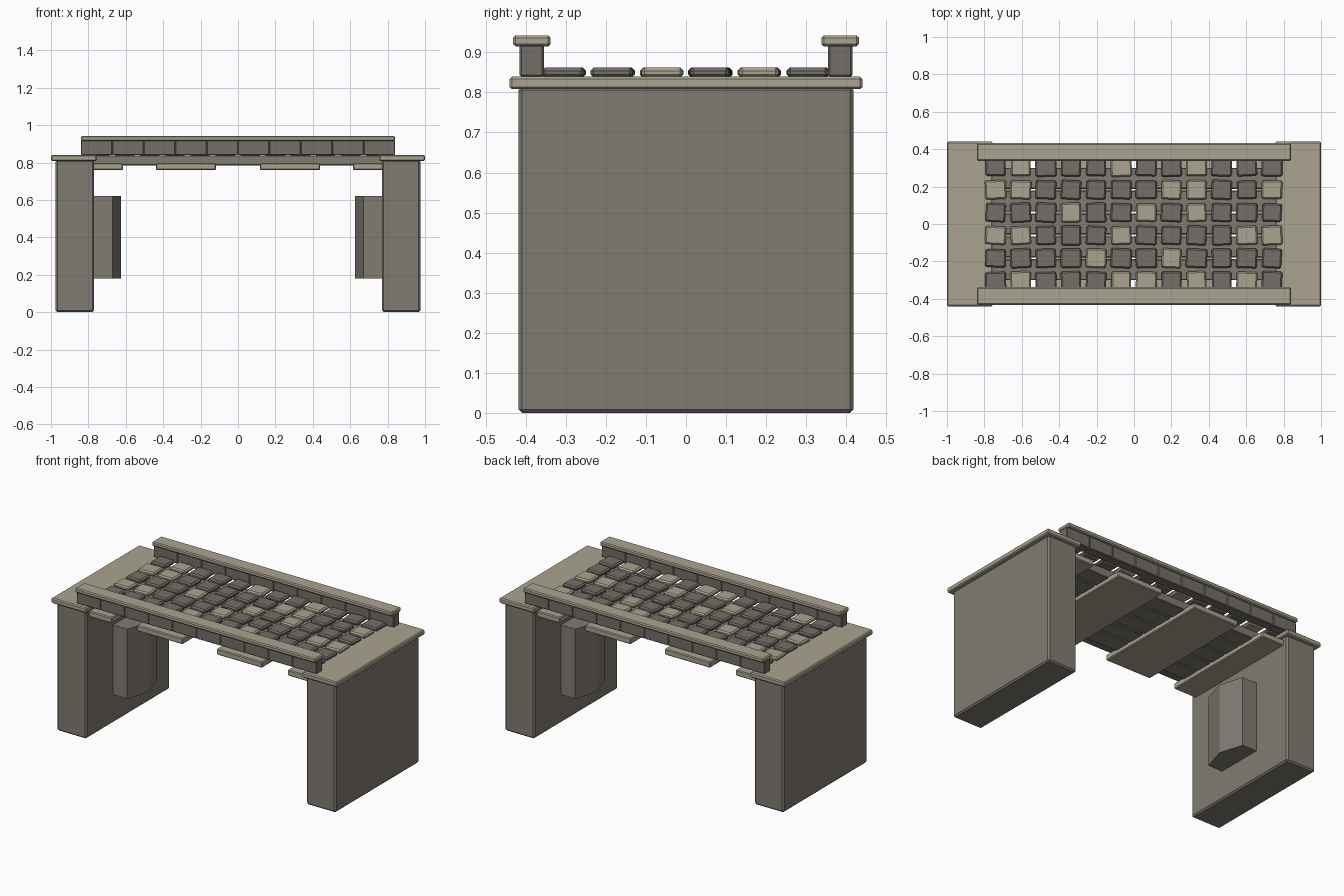
import bpy, bmesh, math, random
from mathutils import Matrix, Vector

if "Cube" in bpy.data.objects:
    bpy.data.objects.remove(bpy.data.objects["Cube"])

random.seed(4)


def material(name, rgb):
    m = bpy.data.materials.new(name)
    m.diffuse_color = (*rgb, 1)
    m.use_nodes = True
    m.node_tree.nodes["Principled BSDF"].inputs["Base Color"].default_value = m.diffuse_color
    return m


STONE = material("grey stone", (0.22, 0.20, 0.17))
DARK = material("dark stone", (0.175, 0.16, 0.138))
LIGHT = material("pale stone", (0.40, 0.37, 0.275))


def add_box(bm, x, y, z, bevel=0.0, mat=0, turn=0.0):
    """Bevelled box from (min, max) ranges, turned about its own vertical axis."""
    centre = Vector((sum(x) / 2, sum(y) / 2, sum(z) / 2))
    size = (x[1] - x[0], y[1] - y[0], z[1] - z[0])
    part = bmesh.new()
    bmesh.ops.create_cube(part, size=1, matrix=Matrix.Diagonal((*size, 1)))
    if bevel:
        bmesh.ops.bevel(part, geom=part.edges[:], offset=bevel, segments=1, affect='EDGES')
    part.transform(Matrix.Translation(centre) @ Matrix.Rotation(turn, 4, 'Z'))
    for f in part.faces:
        f.material_index = mat
    mesh = bpy.data.meshes.new("part")
    part.to_mesh(mesh)
    part.free()
    bm.from_mesh(mesh)
    bpy.data.meshes.remove(mesh)


def finish(bm, name, *mats):
    bmesh.ops.recalc_face_normals(bm, faces=bm.faces[:])
    mesh = bpy.data.meshes.new(name)
    bm.to_mesh(mesh)
    bm.free()
    for m in mats:
        mesh.materials.append(m)
    ob = bpy.data.objects.new(name, mesh)
    bpy.context.collection.objects.link(ob)
    return ob


def box(name, mat, x, y, z, bevel=0.0):
    bm = bmesh.new()
    add_box(bm, x, y, z, bevel)
    return finish(bm, name, mat)


def span(a, b, side):
    return tuple(sorted((a * side, b * side)))


for side, label in ((-1, "left"), (1, "right")):
    # End piers with overhanging caps
    box(label + "_pier", STONE, span(0.77, 0.975, side), (-0.418, 0.418), (0, 0.815), 0.009)
    box(label + "_pier_cap", LIGHT, span(0.755, 1.0, side), (-0.44, 0.44), (0.808, 0.84), 0.006)

    # Pointed buttress on the inner face of each pier
    bm = bmesh.new()
    outline = [(0.78, -0.15), (0.67, -0.15), (0.625, 0), (0.67, 0.15), (0.78, 0.15)]
    face = bm.faces.new([bm.verts.new((x * side, y, 0.18)) for x, y in outline])
    up = bmesh.ops.extrude_face_region(bm, geom=[face])["geom"]
    bmesh.ops.translate(bm, vec=(0, 0, 0.44),
                        verts=[v for v in up if isinstance(v, bmesh.types.BMVert)])
    finish(bm, label + "_buttress", STONE)

# Long deck beams with narrow gaps
bm = bmesh.new()
for i in range(-2, 3):
    add_box(bm, (-0.84, 0.84), (i * 0.122 - 0.056, i * 0.122 + 0.056), (0.785, 0.838), 0.004)
finish(bm, "deck_beams", STONE)

# Wide cross slabs under the deck
bm = bmesh.new()
for c in (-0.775, -0.278, 0.278, 0.775):
    add_box(bm, (c - 0.16, c + 0.16), (-0.385, 0.385), (0.76, 0.797), 0.005)
finish(bm, "cross_slabs", LIGHT)

# Parapets: ten blocks each, under a coping
for side, label in ((-1, "front"), (1, "back")):
    bm = bmesh.new()
    for i in range(10):
        x = -0.84 + i * 0.168
        add_box(bm, (x, x + 0.168), span(0.355, 0.415, side), (0.84, 0.918), 0.004)
    finish(bm, label + "_parapet", DARK)
    box(label + "_coping", LIGHT, (-0.84, 0.84), span(0.338, 0.432, side), (0.915, 0.942), 0.006)

# Paving cobbles, each slightly turned, with scattered pale ones
pale = [{1, 5, 8}, {0, 1, 7, 8, 11}, {3, 6, 8}, {0, 1, 5, 10, 11}, {4, 7}, {1, 5, 6, 8, 10}]
bm = bmesh.new()
for row, pale_columns in enumerate(pale):
    y = 0.305 - row * 0.122
    for col in range(12):
        x = -0.74 + col * 0.1343
        w = random.uniform(0.052, 0.057)
        d = random.uniform(0.048, 0.053)
        add_box(bm, (x - w, x + w), (y - d, y + d), (0.837, 0.862), 0.008,
                int(col in pale_columns), random.uniform(-0.06, 0.06))
finish(bm, "cobbles", DARK, LIGHT)
